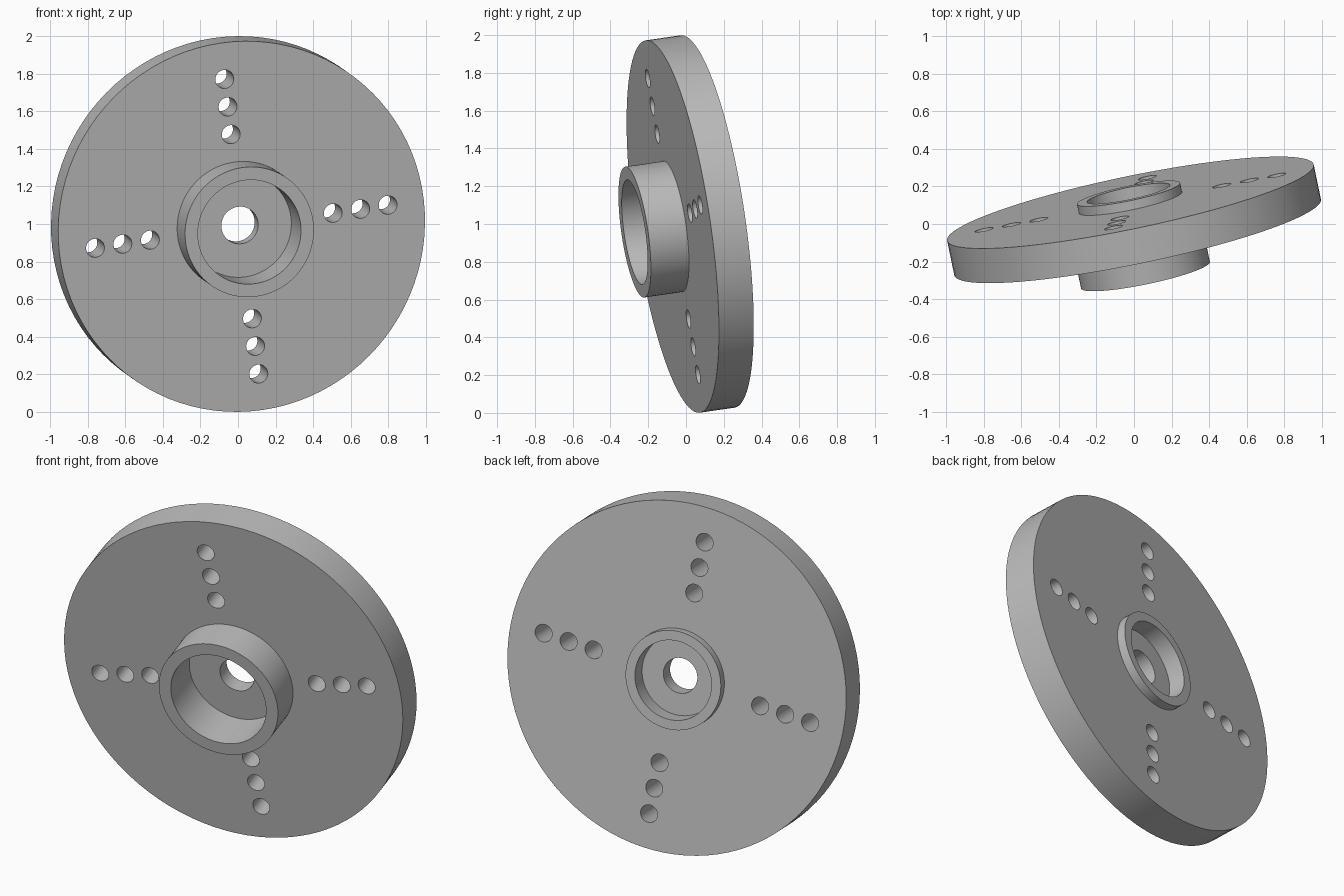
import bpy
import bmesh
import math
from mathutils import Matrix, Vector

SEGMENTS = 96

if "Cube" in bpy.data.objects:
    bpy.data.objects.remove(bpy.data.objects["Cube"], do_unlink=True)

# Tilted frame: two hole rows and the axis pointing out of the front
row_a = Vector((0.973, 0.181, 0.143)).normalized()
axis = row_a.cross(Vector((-0.113, -0.166, 0.98))).normalized()
row_b = axis.cross(row_a)
frame = Matrix((row_a, row_b, axis)).transposed().to_4x4()
frame.translation = (0, 0.022, 1)

grey = bpy.data.materials.new("plain grey")
grey.use_nodes = True
grey.diffuse_color = (0.5, 0.5, 0.5, 1)
grey.node_tree.nodes["Principled BSDF"].inputs["Base Color"].default_value = (0.5, 0.5, 0.5, 1)


def add_object(name, bm):
    bmesh.ops.recalc_face_normals(bm, faces=bm.faces)
    mesh = bpy.data.meshes.new(name)
    bm.to_mesh(mesh)
    bm.free()
    mesh.materials.append(grey)
    obj = bpy.data.objects.new(name, mesh)
    obj.matrix_world = frame
    bpy.context.collection.objects.link(obj)
    return obj


def lathe(name, profile):
    """Revolve a closed (radius, height) outline about local z."""
    bm = bmesh.new()
    verts = [bm.verts.new((r, 0, z)) for r, z in profile]
    edges = [bm.edges.new((v, verts[i - 1])) for i, v in enumerate(verts)]
    bmesh.ops.spin(bm, geom=verts + edges, axis=(0, 0, 1), cent=(0, 0, 0),
                   angle=math.tau, steps=SEGMENTS, use_merge=True)
    bmesh.ops.remove_doubles(bm, verts=bm.verts, dist=1e-5)
    return add_object(name, bm)


# Flanged disc with front boss, rear lip, both recesses and the centre bore
FACE = 0.095
BOSS, LIP = FACE + 0.208, -FACE - 0.05
FRONT_FLOOR, REAR_FLOOR = 0.047, -0.046
flange = lathe("hub_flange", [
    (0.1, FRONT_FLOOR), (0.28, FRONT_FLOOR), (0.28, BOSS), (0.35, BOSS),
    (0.35, FACE), (0.996, FACE), (0.996, -FACE), (0.28, -FACE),
    (0.28, LIP), (0.225, LIP), (0.225, REAR_FLOOR), (0.1, REAR_FLOOR),
])

# Four radial rows of three through holes
bm = bmesh.new()
for quarter in range(4):
    turn = Matrix.Rotation(quarter * math.pi / 2, 4, 'Z')
    for distance in (0.5, 0.65, 0.8):
        bmesh.ops.create_cone(bm, cap_ends=True, segments=32, radius1=0.05, radius2=0.05,
                              depth=0.4, matrix=turn @ Matrix.Translation((distance, 0, 0)))
cutter = add_object("hole_cutter", bm)
cutter.hide_render = True

cut = flange.modifiers.new("bolt holes", 'BOOLEAN')
cut.operation = 'DIFFERENCE'
cut.solver = 'EXACT'
cut.object = cutter
bpy.context.view_layer.update()

bpy.ops.object.select_all(action='DESELECT')
flange.select_set(True)
bpy.context.view_layer.objects.active = flange
bpy.ops.object.modifier_apply(modifier=cut.name)
bpy.data.objects.remove(cutter, do_unlink=True)
bpy.ops.object.shade_smooth_by_angle(angle=math.radians(30))
